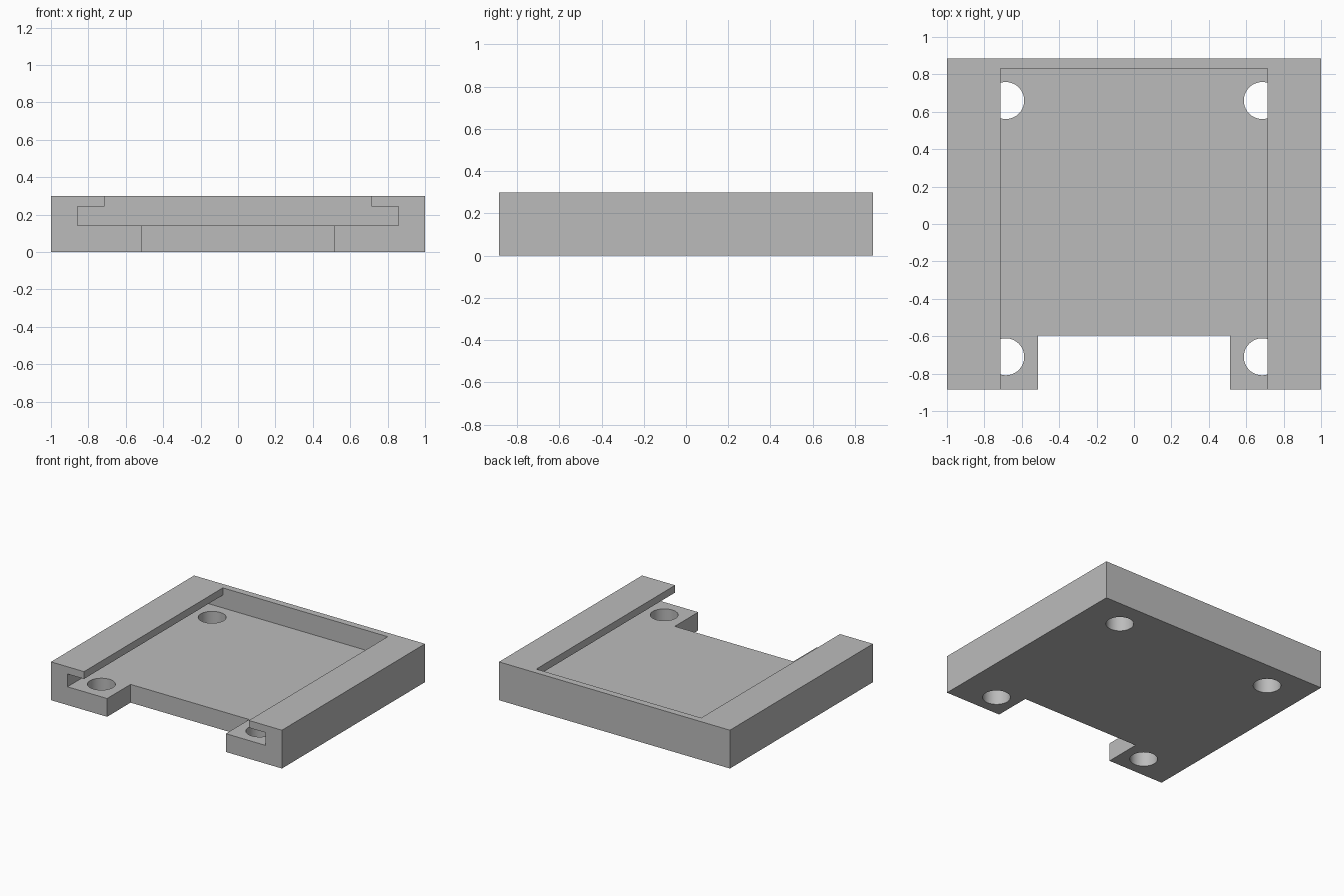
import bpy
import bmesh
from mathutils import Matrix, Vector

if "Cube" in bpy.data.objects:
    bpy.data.objects.remove(bpy.data.objects["Cube"], do_unlink=True)

HALF_Y, HEIGHT = 0.885, 0.3
FLOOR_Z, LIP_Z = 0.143, 0.243
SLOT_X, OPENING_X, NOTCH_X = 0.857, 0.714, 0.514
BACK_WALL_Y, NOTCH_Y = 0.832, -0.595

grey = bpy.data.materials.new("plain grey")
grey.use_nodes = True
colour = (0.5, 0.5, 0.5, 1)
grey.diffuse_color = colour
grey.node_tree.nodes["Principled BSDF"].inputs["Base Color"].default_value = colour


def finish(name, bm):
    bmesh.ops.recalc_face_normals(bm, faces=bm.faces)
    mesh = bpy.data.meshes.new(name)
    bm.to_mesh(mesh)
    bm.free()
    mesh.materials.append(grey)
    obj = bpy.data.objects.new(name, mesh)
    bpy.context.collection.objects.link(obj)
    return obj


def box(name, low, high):
    low, high = Vector(low), Vector(high)
    bm = bmesh.new()
    place = Matrix.Translation((low + high) / 2) @ Matrix.Diagonal((*(high - low), 1))
    bmesh.ops.create_cube(bm, size=1, matrix=place)
    return finish(name, bm)


def prism(name, profile, y0, y1):
    """Extrude an x-z profile along y."""
    bm = bmesh.new()
    face = bm.faces.new([bm.verts.new((x, y0, z)) for x, z in profile])
    new = bmesh.ops.extrude_face_region(bm, geom=[face])["geom"]
    moved = [v for v in new if isinstance(v, bmesh.types.BMVert)]
    bmesh.ops.translate(bm, verts=moved, vec=(0, y1 - y0, 0))
    return finish(name, bm)


def cylinder(name, x, y, radius):
    bm = bmesh.new()
    bmesh.ops.create_cone(bm, cap_ends=True, segments=64, radius1=radius,
                          radius2=radius, depth=0.4,
                          matrix=Matrix.Translation((x, y, 0)))
    return finish(name, bm)


# Solid tray block
tray = box("sliding_mount_tray", (-1, -HALF_Y, 0), (1, HALF_Y, HEIGHT))

# T-shaped channel: wide slot under the lips, narrower opening above
right_half = [(SLOT_X, FLOOR_Z), (SLOT_X, LIP_Z), (OPENING_X, LIP_Z), (OPENING_X, 0.4)]
channel = right_half + [(-x, z) for x, z in reversed(right_half)]
cutters = [prism("channel_cutter", channel, -1, BACK_WALL_Y)]

# Front notch through the floor
cutters.append(box("notch_cutter", (-NOTCH_X, -1, -0.1), (NOTCH_X, NOTCH_Y, 0.2)))

# Four screw holes through the floor
for side in (-1, 1):
    for y in (-0.71, 0.66):
        cutters.append(cylinder("screw_hole_cutter", side * 0.686, y, 0.099))

# Cut everything out of the block
for cutter in cutters:
    cutter.hide_render = True
    mod = tray.modifiers.new(cutter.name, "BOOLEAN")
    mod.operation = "DIFFERENCE"
    mod.solver = "EXACT"
    mod.object = cutter

bpy.context.view_layer.update()
result = bpy.data.meshes.new_from_object(
    tray.evaluated_get(bpy.context.evaluated_depsgraph_get()))
tray.modifiers.clear()
tray.data = result
result.materials.clear()
result.materials.append(grey)
for face in result.polygons:
    face.material_index = 0
for cutter in cutters:
    bpy.data.objects.remove(cutter, do_unlink=True)

# Smooth hole walls, sharp edges elsewhere
bpy.ops.object.select_all(action="DESELECT")
tray.select_set(True)
bpy.context.view_layer.objects.active = tray
bpy.ops.object.shade_smooth_by_angle(angle=0.5)
